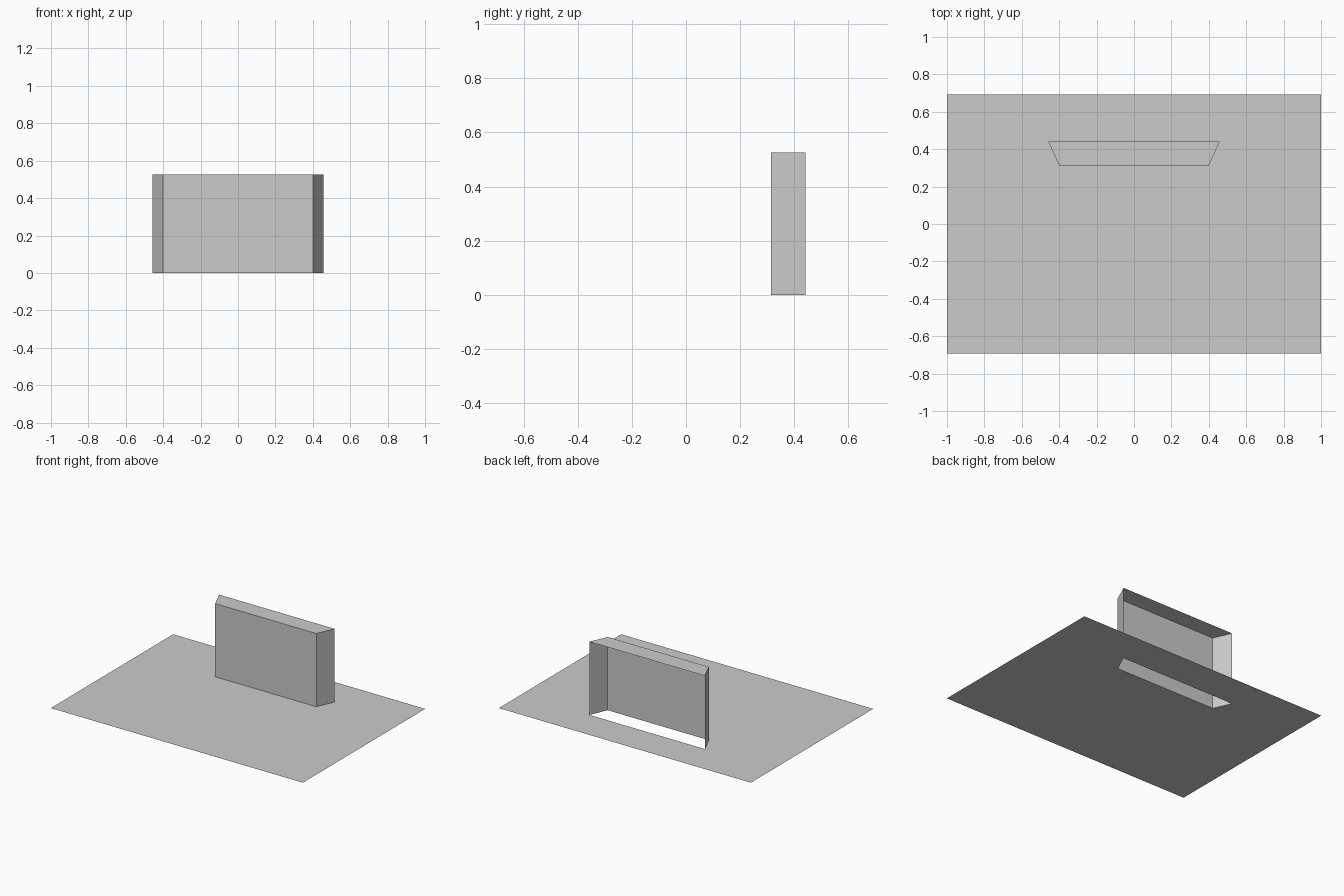
import bpy
import bmesh

if "Cube" in bpy.data.objects:
    bpy.data.objects.remove(bpy.data.objects["Cube"])

HALF_X, HALF_Y = 1.0, 0.693     # floor half size
FRONT_X, BACK_X = 0.401, 0.458  # hood half widths
FRONT_Y, BACK_Y = 0.314, 0.441  # hood depth range
HEIGHT = 0.525


def ring(bm, front_x, back_x, front_y, back_y, z):
    """Four corners, counter-clockwise from front left."""
    corners = [(-front_x, front_y), (front_x, front_y), (back_x, back_y), (-back_x, back_y)]
    return [bm.verts.new((x, y, z)) for x, y in corners]


def join(bm, lower, upper, sides=range(4)):
    """Quads between two matching rings."""
    for i in sides:
        j = (i + 1) % 4
        bm.faces.new((lower[i], lower[j], upper[j], upper[i]))


def make_object(name, bm):
    mesh = bpy.data.meshes.new(name)
    bm.to_mesh(mesh)
    bm.free()
    bpy.context.collection.objects.link(bpy.data.objects.new(name, mesh))


# Floor sheet with a trapezoid opening under the hood
bm = bmesh.new()
outer = ring(bm, HALF_X, HALF_X, -HALF_Y, HALF_Y, 0)
opening = ring(bm, FRONT_X, BACK_X, FRONT_Y, BACK_Y, 0)
join(bm, outer, opening)
make_object("floor_sheet", bm)

# Hood: front, right, left and top, open at the back and bottom
bm = bmesh.new()
base = ring(bm, FRONT_X, BACK_X, FRONT_Y, BACK_Y, 0)
top = ring(bm, FRONT_X, BACK_X, FRONT_Y, BACK_Y, HEIGHT)
join(bm, base, top, sides=(0, 1, 3))
bm.faces.new(top)
make_object("open_back_hood", bm)
